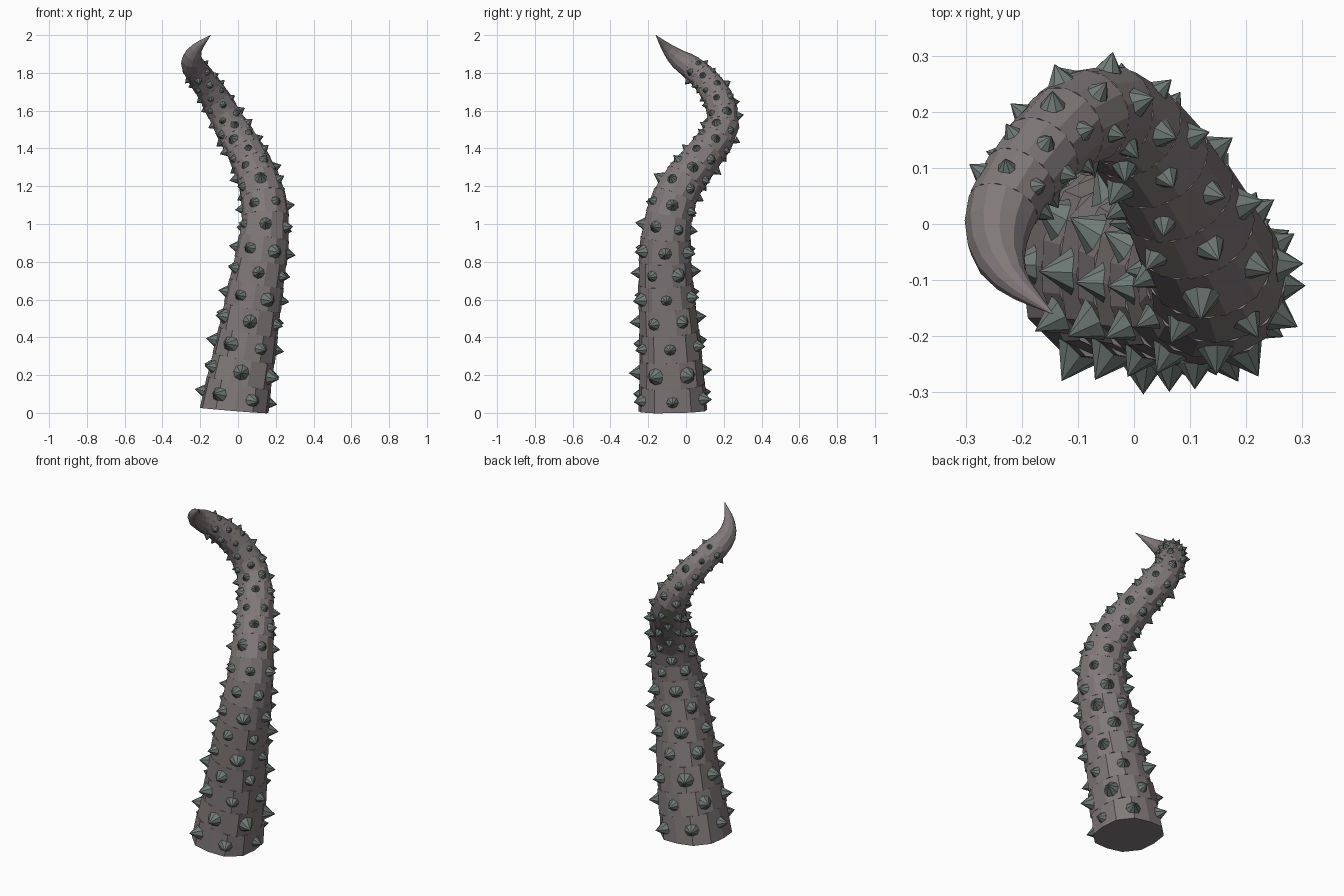
import bpy, bmesh, math, random
from mathutils import Vector, Quaternion

if "Cube" in bpy.data.objects:
    bpy.data.objects.remove(bpy.data.objects["Cube"])

random.seed(4)
SIDES = 12

# centre line: x, y, z, radius
PATH = [(-0.02, -0.07, 0.013, 0.182), (0.018, -0.077, 0.22, 0.171), (0.053, -0.088, 0.42, 0.16),
        (0.09, -0.105, 0.64, 0.149), (0.13, -0.11, 0.87, 0.137), (0.145, -0.09, 1.04, 0.126),
        (0.12, -0.03, 1.2, 0.115), (0.045, 0.105, 1.375, 0.1), (-0.035, 0.192, 1.51, 0.09),
        (-0.112, 0.178, 1.65, 0.08), (-0.18, 0.11, 1.755, 0.072), (-0.233, 0.03, 1.828, 0.065),
        (-0.243, -0.04, 1.874, 0.052), (-0.217, -0.10, 1.93, 0.03), (-0.145, -0.16, 2.0, 0.001)]
BODY_END = 11


def catmull(a, b, c, d, t):
    return 0.5 * (2 * b + (c - a) * t + (2 * a - 5 * b + 4 * c - d) * t * t
                  + (3 * b - a - 3 * c + d) * t ** 3)


# dense samples: (position, radius, tangent, normal, arc length)
pts = [Vector(p) for p in PATH]
ext = [Vector((-0.01, -0.07, -0.19, 0.194))] + pts + [2 * pts[-1] - pts[-2]]
N = 20
dense = [catmull(*ext[i:i + 4], k / N) for i in range(len(pts) - 1) for k in range(N)] + [pts[-1]]
pos = [p.xyz for p in dense]
frames, normal, arc = [], Vector((0, -1, 0)), 0.0
for i, p in enumerate(pos):
    tan = (pos[min(i + 1, len(pos) - 1)] - pos[max(i - 1, 0)]).normalized()
    normal = (normal - tan * normal.dot(tan)).normalized()
    if i:
        arc += (p - pos[i - 1]).length
    frames.append((p, max(dense[i].w, 0.001), tan, normal.copy(), arc))


def at(s):
    return min(frames, key=lambda f: abs(f[4] - s))


def radial(f, angle):
    return Quaternion(f[2], angle) @ f[3]


def radius(f, angle):
    # slightly squarish section near the base
    return f[1] * (1 + 0.1 * max(0, 1 - f[4] / 1.3) * math.sin(2 * angle) ** 2)


def ring(bm, f, phase):
    angles = [phase + math.tau * k / SIDES for k in range(SIDES)]
    return [bm.verts.new(f[0] + radial(f, a) * radius(f, a)) for a in angles]


def bridge(bm, a, b):
    for k in range(SIDES):
        j = (k + 1) % SIDES
        bm.faces.new((a[k], a[j], b[j], b[k]))


def cap(bm, r, up):
    bm.faces.new(r if up else r[::-1])


def finish(bm, name, colour):
    bmesh.ops.recalc_face_normals(bm, faces=bm.faces)
    me = bpy.data.meshes.new(name)
    bm.to_mesh(me)
    bm.free()
    mat = bpy.data.materials.new(name)
    mat.diffuse_color = (*colour, 1)
    mat.use_nodes = True
    mat.node_tree.nodes["Principled BSDF"].inputs["Base Color"].default_value = mat.diffuse_color
    me.materials.append(mat)
    ob = bpy.data.objects.new(name, me)
    bpy.context.collection.objects.link(ob)
    return ob


# segment boundaries shrink with the radius
end = frames[BODY_END * N][4]
cuts = [0.0]
while cuts[-1] < end - 0.04:
    cuts.append(cuts[-1] + 0.035 + 0.61 * at(cuts[-1])[1])
cuts = [c * end / cuts[-1] for c in cuts]

body, spikes = bmesh.new(), bmesh.new()
half = math.pi / SIDES
for i, (s0, s1) in enumerate(zip(cuts, cuts[1:])):
    # staggered trunk segment
    phase = half * (i % 2)
    a, b = ring(body, at(s0), phase), ring(body, at(s1), phase)
    bridge(body, a, b)
    cap(body, a, False)
    cap(body, b, True)
    # six spikes, offset on alternate rows
    f = at((s0 + s1) / 2)
    for k in range(6):
        ang = math.radians(60 * k + (30 if i % 2 == 0 else 0))
        d, r = radial(f, ang), radius(f, ang)
        size = (0.014 + 0.9 * f[1]) * random.uniform(0.8, 1.1)
        w = d.cross(f[2])
        base = f[0] + d * r * 0.93
        tip = spikes.verts.new(f[0] + d * (r + 0.31 * size))
        loop = [spikes.verts.new(base + (w * math.cos(t) + f[2] * math.sin(t)) * 0.27 * size)
                for t in (math.tau * j / 8 for j in range(8))]
        for j in range(8):
            spikes.faces.new((loop[j], loop[(j + 1) % 8], tip))
        spikes.faces.new(loop[::-1])

# bare hooked tip
total = frames[-1][4]
phase = half * ((len(cuts) - 1) % 2)
rings = [ring(body, at(end + (total - end) * k / 7), phase) for k in range(8)]
for a, b in zip(rings, rings[1:]):
    bridge(body, a, b)
cap(body, rings[0], False)
cap(body, rings[-1], True)

finish(body, "tentacle_body", (0.22, 0.19, 0.195))
finish(spikes, "spikes", (0.16, 0.2, 0.185))
